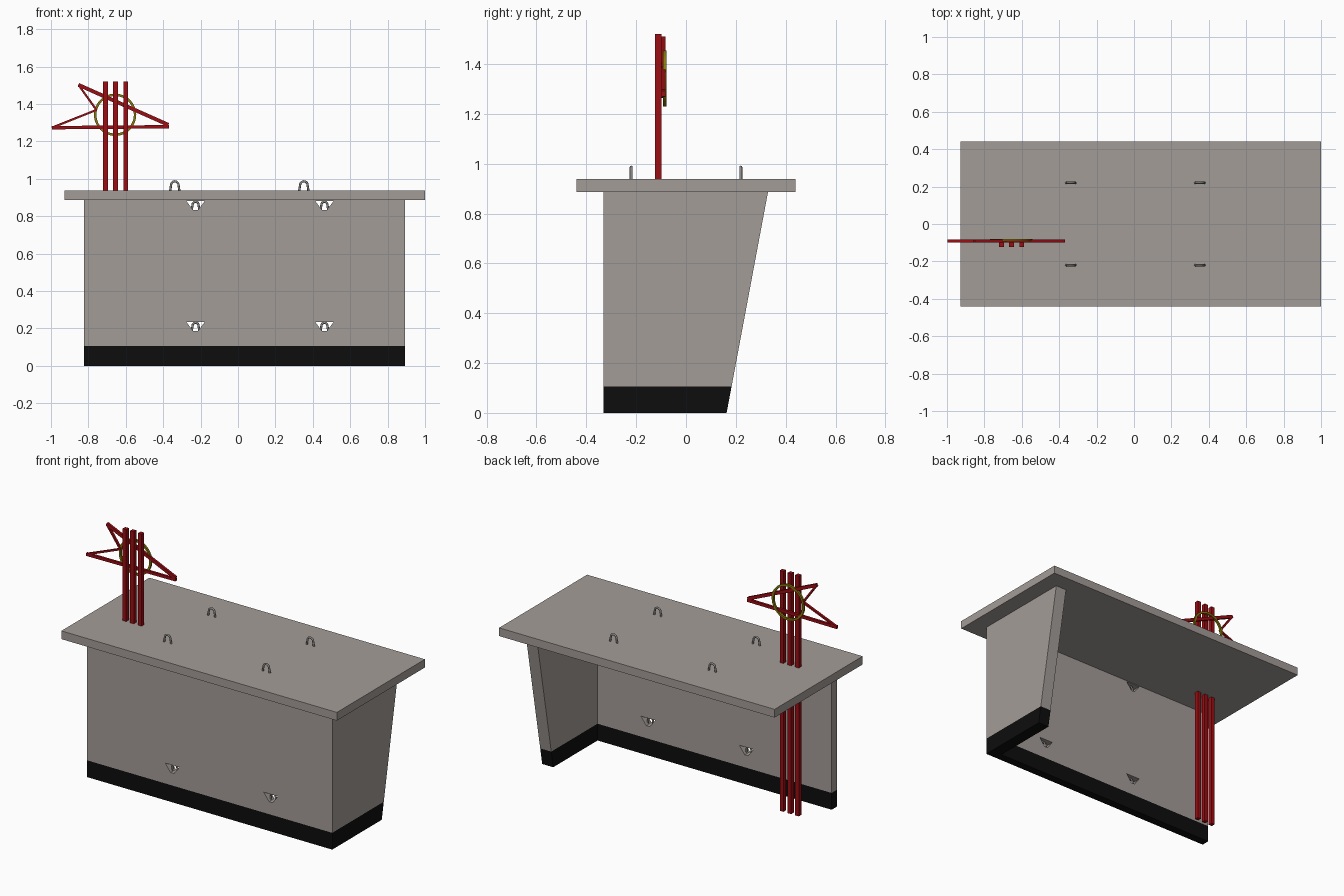
import bpy, bmesh, math
from mathutils import Vector

if "Cube" in bpy.data.objects:
    bpy.data.objects.remove(bpy.data.objects["Cube"])


def material(name, rgb):
    m = bpy.data.materials.new(name)
    m.diffuse_color = (*rgb, 1)
    m.use_nodes = True
    m.node_tree.nodes["Principled BSDF"].inputs["Base Color"].default_value = m.diffuse_color
    return m


CONCRETE = material("warm grey", (0.37, 0.335, 0.315))
BLACK = material("black", (0.004, 0.004, 0.004))
RED = material("deep red", (0.33, 0.004, 0.006))
OLIVE = material("olive gold", (0.24, 0.19, 0.004))
STEEL = material("steel grey", (0.27, 0.26, 0.25))


def prism(name, pts, axis, a, b, mat):
    """Extrude a 2D profile from a to b along the x, y or z axis."""
    def place(p, d):
        return {'x': (d, p[0], p[1]), 'y': (p[0], d, p[1]), 'z': (p[0], p[1], d)}[axis]
    bm = bmesh.new()
    low = [bm.verts.new(place(p, a)) for p in pts]
    high = [bm.verts.new(place(p, b)) for p in pts]
    bm.faces.new(low)
    bm.faces.new(high)
    for i in range(len(pts)):
        j = (i + 1) % len(pts)
        bm.faces.new((low[i], low[j], high[j], high[i]))
    bmesh.ops.recalc_face_normals(bm, faces=bm.faces)
    me = bpy.data.meshes.new(name)
    bm.to_mesh(me)
    bm.free()
    me.materials.append(mat)
    ob = bpy.data.objects.new(name, me)
    bpy.context.collection.objects.link(ob)
    return ob


def box(name, x0, x1, y0, y1, z0, z1, mat):
    return prism(name, [(x0, y0), (x1, y0), (x1, y1), (x0, y1)], 'z', z0, z1, mat)


def tube(name, pts, radius, mat):
    """Round wire through a list of points."""
    cu = bpy.data.curves.new(name, 'CURVE')
    cu.dimensions = '3D'
    cu.bevel_depth = radius
    cu.bevel_resolution = 2
    cu.use_fill_caps = True
    sp = cu.splines.new('POLY')
    sp.points.add(len(pts) - 1)
    for p, co in zip(sp.points, pts):
        p.co = (*co, 1)
    cu.materials.append(mat)
    ob = bpy.data.objects.new(name, cu)
    bpy.context.collection.objects.link(ob)
    return ob


def arch(name, x, y, z, half, height, mat):
    """Upright wire loop standing at z."""
    pts = [(x - half, y, z)]
    for i in range(11):
        t = math.pi * (1 - i / 10)
        r = half * 0.8
        pts.append((x + r * math.cos(t), y, z + height - r + r * math.sin(t)))
    pts.append((x + half, y, z))
    return tube(name, pts, 0.006, mat)


BASE, UNDER, TOP = 0.106, 0.886, 0.938
X0, X1, SIDE = -0.823, 0.892, 0.815
FRONT, INNER = -0.332, -0.28


def back_y(z):
    return 0.163 + (0.329 - 0.163) * z / UNDER


# Counter top slab
box("counter_top", -0.928, 1.0, -0.44, 0.44, UNDER, TOP, CONCRETE)

# Front panel and slanted side panel, each with a black base band
for label, z0, z1, mat in (("base", 0, BASE, BLACK), ("panel", BASE, UNDER, CONCRETE)):
    ob = box("front_" + label, X0, X1, FRONT, INNER, z0, z1, mat)
    if label == "panel":
        front = ob
    prism("side_" + label,
          [(INNER, z0), (back_y(z0), z0), (back_y(z1), z1), (INNER, z1)],
          'x', SIDE, X1, mat)

# Tapered openings through the front panel, each with a small wire loop
for i, (x, z) in enumerate([(x, z) for x in (-0.227, 0.462) for z in (0.235, 0.882)]):
    cutter = prism(f"opening_cutter_{i}",
                   [(x - 0.05, z), (x + 0.05, z), (x + 0.012, z - 0.05), (x - 0.012, z - 0.05)],
                   'y', FRONT - 0.05, INNER + 0.05, CONCRETE)
    cutter.hide_render = True
    cutter.hide_viewport = True
    mod = front.modifiers.new(f"opening_{i}", 'BOOLEAN')
    mod.operation = 'DIFFERENCE'
    mod.solver = 'EXACT'
    mod.object = cutter
    arch(f"opening_loop_{i}", x, -0.306, z - 0.047, 0.02, 0.042, STEEL)

# Lifting loops on the slab
for x in (-0.338, 0.352):
    for y in (-0.22, 0.22):
        arch("lifting_loop", x, y, TOP - 0.004, 0.025, 0.052, STEEL)

# Three square poles running from the ground up through the slab
for x in (-0.708, -0.655, -0.60):
    box("pole", x - 0.0125, x + 0.0125, -0.124, -0.098, 0, 1.52, RED)


def bar(name, p, q, width):
    """Flat bar between two points in the xz plane."""
    p, q = Vector(p), Vector(q)
    d = (q - p).normalized()
    n = Vector((-d.y, d.x)) * width / 2
    prism(name, [p - n, q - n, q + n, p + n], 'y', -0.098, -0.083, RED)


# Pointed open frame fixed behind the poles
A, B, C, D = (-0.853, 1.502), (-0.372, 1.288), (-0.995, 1.273), (-0.757, 1.368)
bar("frame_upper_bar", A, B, 0.02)
bar("frame_lower_bar", C, (-0.37, 1.278), 0.018)
bar("frame_left_bar", C, D, 0.011)
bar("frame_inner_bar", D, A, 0.011)

# Flat ring on the back of the frame
bm = bmesh.new()
N = 48
rows = []
for r, y in ((0.113, -0.092), (0.113, -0.079), (0.100, -0.079), (0.100, -0.092)):
    rows.append([bm.verts.new((-0.657 + r * math.cos(2 * math.pi * i / N), y,
                               1.342 + r * math.sin(2 * math.pi * i / N))) for i in range(N)])
for k in range(4):
    a, b = rows[k], rows[(k + 1) % 4]
    for i in range(N):
        j = (i + 1) % N
        bm.faces.new((a[i], a[j], b[j], b[i]))
bmesh.ops.recalc_face_normals(bm, faces=bm.faces)
me = bpy.data.meshes.new("ring")
bm.to_mesh(me)
bm.free()
me.materials.append(OLIVE)
ring = bpy.data.objects.new("ring", me)
bpy.context.collection.objects.link(ring)
bpy.context.view_layer.objects.active = ring
ring.select_set(True)
bpy.ops.object.shade_smooth_by_angle(angle=math.radians(30))
